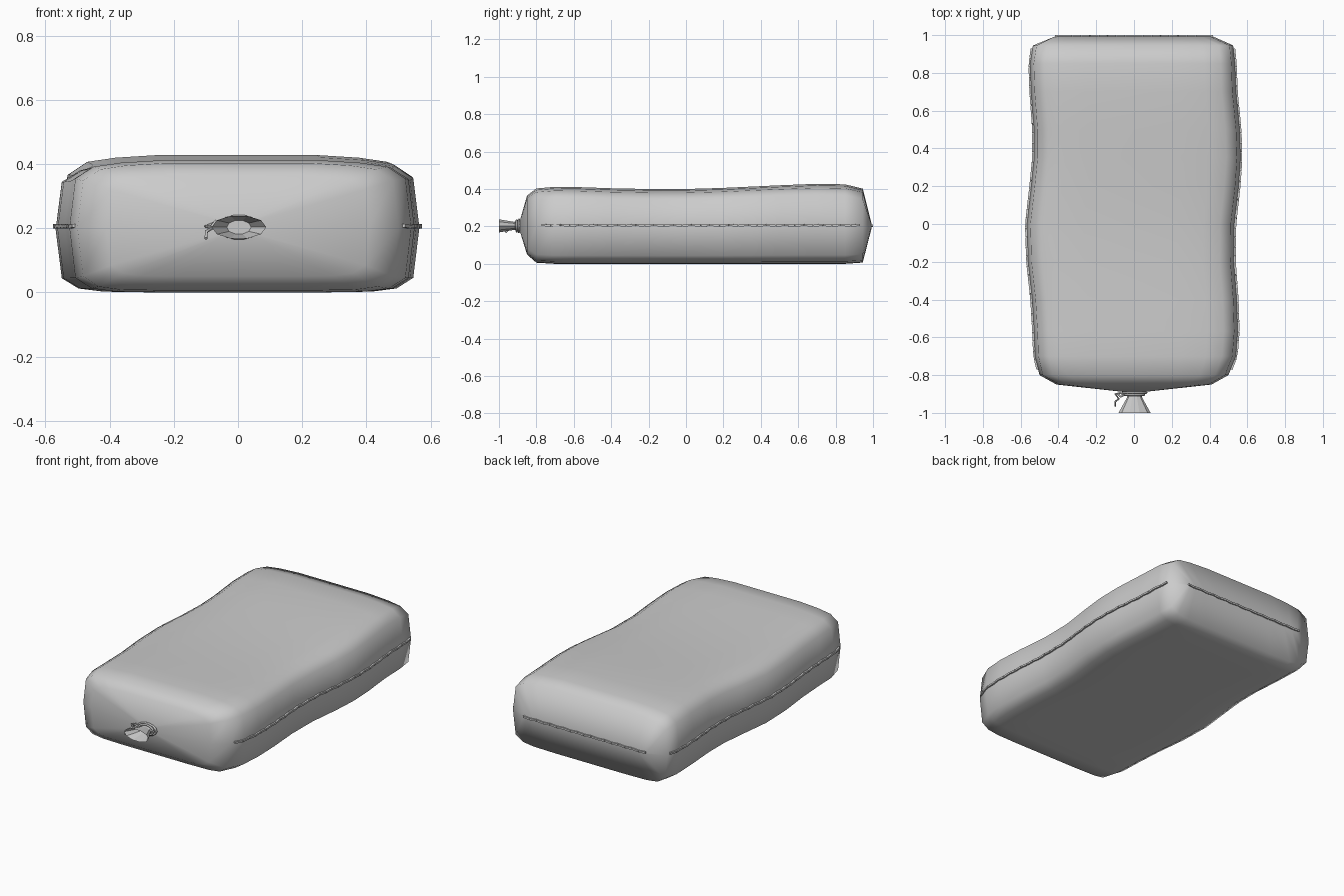
import bpy, bmesh, math
from mathutils import Vector, Matrix

if "Cube" in bpy.data.objects:
    bpy.data.objects.remove(bpy.data.objects["Cube"])

grey = bpy.data.materials.new("sack_grey")
grey.diffuse_color = (0.6, 0.6, 0.6, 1)
grey.use_nodes = True
grey.node_tree.nodes["Principled BSDF"].inputs["Base Color"].default_value = grey.diffuse_color


def finish(name, bm, smooth=True):
    me = bpy.data.meshes.new(name)
    bmesh.ops.recalc_face_normals(bm, faces=bm.faces)
    for f in bm.faces:
        f.smooth = smooth
    bm.to_mesh(me)
    bm.free()
    me.materials.append(grey)
    ob = bpy.data.objects.new(name, me)
    bpy.context.collection.objects.link(ob)
    return ob


def bridge(bm, rings):
    n = len(rings[0])
    for a, b in zip(rings, rings[1:]):
        for i in range(n):
            j = (i + 1) % n
            bm.faces.new((a[i], a[j], b[j], b[i]))


# Sack body: (y, left x, right x, bottom z, top z)
sections = [
    (-0.89, -.045, .045, .18, .225), (-0.85, -.41, .41, .05, .365),
    (-0.80, -.50, .50, .006, .403), (-0.70, -.525, .54, 0, .412),
    (-0.57, -.53, .55, 0, .41), (-0.4, -.54, .545, 0, .404),
    (-0.2, -.562, .53, 0, .40), (0, -.568, .532, 0, .40),
    (0.2, -.545, .555, 0, .406), (0.35, -.53, .565, 0, .413),
    (0.5, -.53, .56, 0, .42), (0.7, -.545, .54, 0, .428),
    (0.85, -.55, .535, 0, .425), (0.945, -.535, .525, .007, .402),
    (0.992, -.42, .42, .19, .215)]
# Half cross-section as fractions of half width and height
half = [(0, 0), (.45, 0), (.73, .006), (.87, .03), (.965, .11), (1, .49),
        (.965, .86), (.86, .95), (.7, .98), (.45, 1), (0, 1)]
loop = half + [(-u, v) for u, v in half[-2:0:-1]]

bm = bmesh.new()
rings = []
for y, xl, xr, z0, z1 in sections:
    c, w = (xl + xr) / 2, (xr - xl) / 2
    rings.append([bm.verts.new((c + u * w, y, z0 + v * (z1 - z0))) for u, v in loop])
bridge(bm, rings)
bm.faces.new(rings[0])
bm.faces.new(rings[-1])
finish("sack_body", bm)

# Flared open neck beyond the tie
bm = bmesh.new()
N = 10
rings = [[bm.verts.new((.003 + rx * math.cos(2 * math.pi * i / N), y,
                        .203 + rz * math.sin(2 * math.pi * i / N))) for i in range(N)]
         for y, rx, rz in ((-.88, .05, .028), (-.915, .038, .022), (-1.0, .085, .037))]
bridge(bm, rings)
bm.faces.new(rings[1])
finish("sack_neck", bm, False)


# Seam stitches: short slanted thread pieces on both sides and the back
def side_x(y, k):
    for a, b in zip(sections, sections[1:]):
        if a[0] <= y <= b[0]:
            t = (y - a[0]) / (b[0] - a[0])
            return a[k] + t * (b[k] - a[k])


def stitch(bm, p, q, i):
    d = q - p
    lift = Vector((0, 0, .004 if i % 2 else -.004))
    rot = (d + lift).to_track_quat('X', 'Z').to_matrix().to_4x4()
    m = Matrix.Translation((p + q) / 2) @ rot @ Matrix.Diagonal((d.length * .95, .018, .011, 1))
    bmesh.ops.create_cube(bm, size=1, matrix=m)


bm = bmesh.new()
n = 34
for k in (1, 2):
    for i in range(n):
        ya, yb = (-.77 + 1.70 * j / n for j in (i, i + 1))
        stitch(bm, Vector((side_x(ya, k), ya, .206)), Vector((side_x(yb, k), yb, .206)), i)
for i in range(18):
    xa, xb = (-.42 + .84 * j / 18 for j in (i, i + 1))
    stitch(bm, Vector((xa, .991, .204)), Vector((xb, .991, .204)), i)
finish("seam_stitches", bm, False)


# Tie cord: a wound loop around the neck and a loose end
def cord(name, pts, radius, cyclic=False):
    cu = bpy.data.curves.new(name, 'CURVE')
    cu.dimensions = '3D'
    cu.bevel_depth = radius
    cu.bevel_resolution = 1
    cu.use_fill_caps = True
    s = cu.splines.new('POLY')
    s.points.add(len(pts) - 1)
    for p, co in zip(s.points, pts):
        p.co = (*co, 1)
    s.use_cyclic_u = cyclic
    cu.materials.append(grey)
    ob = bpy.data.objects.new(name, cu)
    bpy.context.collection.objects.link(ob)


for j, y in enumerate((-.893, -.905)):
    cord("neck_tie_%d" % (j + 1),
         [(.003 + (.062 - .012 * j) * math.cos(2 * math.pi * i / 14), y,
           .203 + (.034 - .004 * j) * math.sin(2 * math.pi * i / 14)) for i in range(14)],
         .006, True)
cord("tie_loose_end", [(-.05, -.9, .205), (-.075, -.895, .215), (-.1, -.9, .205),
                       (-.08, -.925, .2), (-.098, -.94, .19), (-.1, -.965, .168)], .005)
cord("tie_short_end", [(-.045, -.9, .2), (-.07, -.915, .222), (-.085, -.9, .2)], .005)
